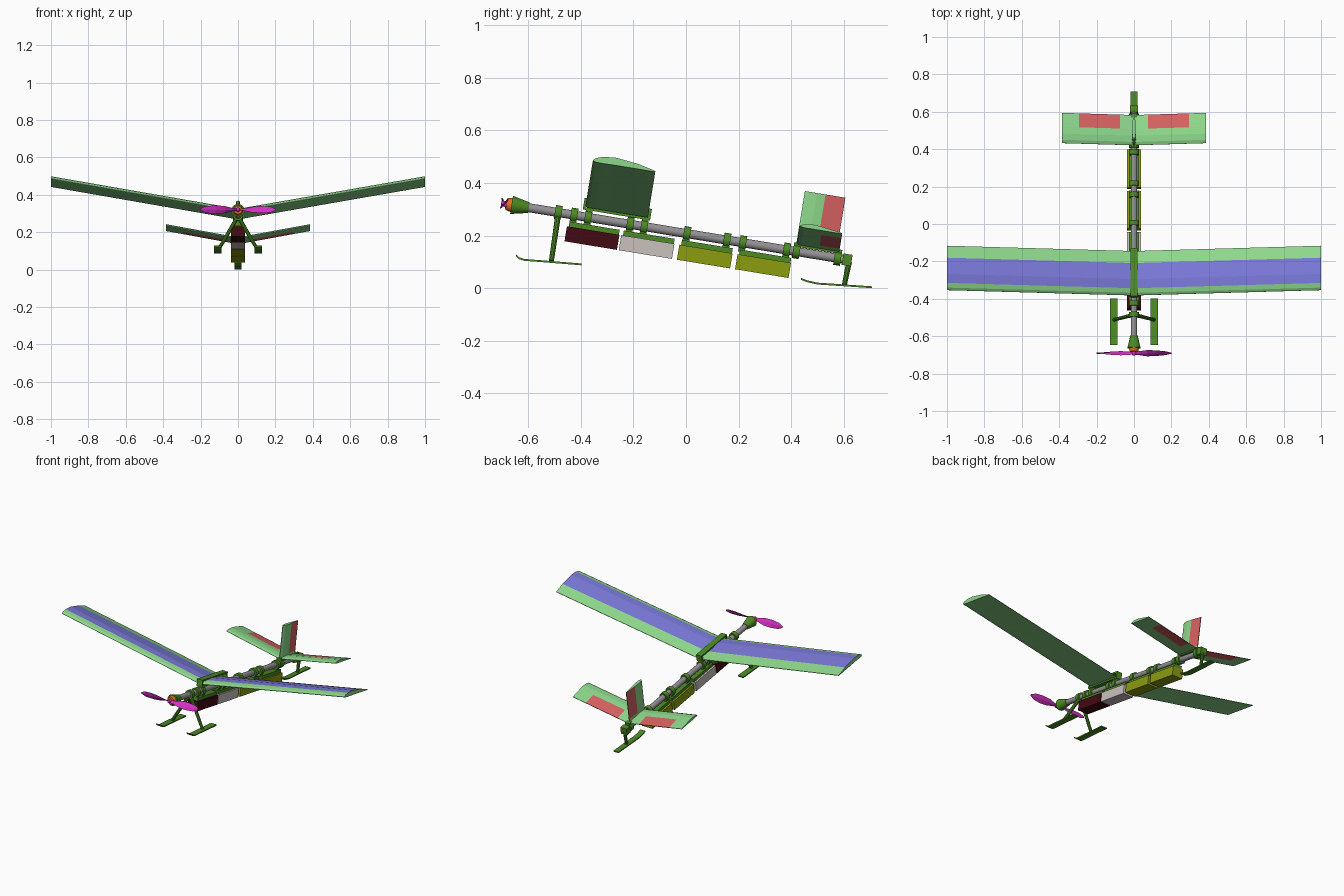
import bpy, bmesh, math
from mathutils import Matrix, Vector

if "Cube" in bpy.data.objects:
    bpy.data.objects.remove(bpy.data.objects["Cube"])

TILT = math.radians(9.3)
# Aircraft frame: y runs back along the boom, z is square to it
FRAME = Matrix.Translation((0, 0, 0.208)) @ Matrix.Rotation(-TILT, 4, 'X')
WORLD = Matrix.Identity(4)


def mat(name, r, g, b):
    m = bpy.data.materials.new(name)
    lin = lambda c: ((c / 255 + 0.055) / 1.055) ** 2.4 if c > 10 else c / 255 / 12.92
    m.diffuse_color = (lin(r), lin(g), lin(b), 1)
    m.use_nodes = True
    m.node_tree.nodes["Principled BSDF"].inputs["Base Color"].default_value = m.diffuse_color
    return m


GREEN = mat("bracket green", 76, 138, 36)
LIGHT = mat("wing light green", 141, 215, 139)
BLUE = mat("panel blue", 122, 120, 215)
RED = mat("control red", 215, 97, 97)
MAROON = mat("pod maroon", 66, 10, 18)
GREY = mat("boom grey", 148, 145, 148)
WHITE = mat("pod white", 202, 193, 190)
YELLOW = mat("pod yellow", 140, 156, 16)
ORANGE = mat("motor orange", 226, 112, 32)
MAGENTA = mat("propeller magenta", 215, 48, 198)


def finish(name, bm, mats, frame=FRAME, smooth=False):
    bmesh.ops.recalc_face_normals(bm, faces=bm.faces)
    me = bpy.data.meshes.new(name)
    bm.to_mesh(me)
    bm.free()
    for m in mats:
        me.materials.append(m)
    ob = bpy.data.objects.new(name, me)
    bpy.context.collection.objects.link(ob)
    ob.matrix_world = frame
    if smooth:
        bpy.ops.object.select_all(action='DESELECT')
        ob.select_set(True)
        bpy.context.view_layer.objects.active = ob
        bpy.ops.object.shade_smooth_by_angle(angle=math.radians(35))
    return ob


def add_box(bm, half_w, y0, y1, z0, z1):
    m = Matrix.Translation((0, (y0 + y1) / 2, (z0 + z1) / 2)) @ \
        Matrix.Diagonal((2 * half_w, y1 - y0, z1 - z0, 1))
    bmesh.ops.create_cube(bm, size=1, matrix=m)


def add_rod(bm, a, b, r1, r2, sides=16):
    a, b = Vector(a), Vector(b)
    m = Matrix.Translation((a + b) / 2) @ (b - a).to_track_quat('Z', 'Y').to_matrix().to_4x4()
    bmesh.ops.create_cone(bm, cap_ends=True, segments=sides, radius1=r1, radius2=r2,
                          depth=(b - a).length, matrix=m)


def rod(name, y0, y1, r1, r2, m):
    bm = bmesh.new()
    add_rod(bm, (0, y0, 0), (0, y1, 0), r1, r2, 24)
    finish(name, bm, [m], smooth=True)


def loft(name, rings, mats, rule=lambda i, j: 0):
    """Skin closed rings; rule(station, edge) picks the material."""
    bm = bmesh.new()
    vs = [[bm.verts.new(p) for p in ring] for ring in rings]
    n = len(vs[0])
    for i in range(len(vs) - 1):
        for j in range(n):
            k = (j + 1) % n
            f = bm.faces.new((vs[i][j], vs[i][k], vs[i + 1][k], vs[i + 1][j]))
            f.material_index = rule(i, j)
    bm.faces.new(vs[0])
    bm.faces.new(vs[-1])
    return finish(name, bm, mats)


def section(upper, lower, y0, chord, place):
    """Aerofoil ring, leading edge to trailing edge on top and back below."""
    pts = upper + lower[::-1]
    return [place(y0 + f * chord, h) for f, h in pts]


# Boom, motor and spinner
rod("boom", -0.612, 0.62, 0.017, 0.017, GREY)
rod("motor_mount", -0.672, -0.605, 0.035, 0.02, GREEN)
rod("motor", -0.692, -0.67, 0.022, 0.028, ORANGE)
rod("propeller_hub", -0.712, -0.69, 0.009, 0.012, MAGENTA)

# Propeller: twisted blades, mirrored by half a turn
blade = [(0.0, .010, 60), (.03, .012, 55), (.07, .022, 40), (.12, .024, 30), (.17, .019, 22), (.2, .006, 18)]
for side, label in ((1, "right"), (-1, "left")):
    rings = []
    for x, w, deg in blade:
        a = math.radians(deg)
        chord = Vector((0, math.sin(a) * side, math.cos(a)))
        thick = Vector((0, math.cos(a), -math.sin(a) * side))
        c = Vector((x * side, -0.70, 0))
        rings.append([c + chord * w, c + thick * .003, c - chord * w, c - thick * .003])
    loft("propeller_blade_" + label, rings, [MAGENTA])

# Main wing with blue top panels
up = [(0, .006), (.05, .016), (.15, .024), (.35, .029), (.72, .019), (1, .003)]
low = [(0, .004), (.05, 0), (.15, -.001), (.35, 0), (.72, 0), (1, 0)]
rings = [section(up, low, -.394, .241,
                 lambda y, h, x=x: (x, y, .036 + abs(x) * math.tan(math.radians(10)) + h))
         for x in (-1, 0, 1)]
loft("main_wing", rings, [LIGHT, BLUE], lambda i, j: 1 if j in (2, 3) else 0)

# Tailplane with red elevators
up = [(0, .005), (.1, .013), (.3, .017), (.53, .014), (1, .003)]
low = [(0, .003), (.1, 0), (.3, 0), (.53, 0), (1, 0)]
rings = [section(up, low, .422, .164,
                 lambda y, h, x=x: (x, y, .023 + abs(x) * math.tan(math.radians(10.5)) + h))
         for x in (-.385, -.295, -.075, 0, .075, .295, .385)]
loft("tailplane", rings, [LIGHT, RED], lambda i, j: 1 if i in (1, 4) and j in (3, 4, 5) else 0)

# Fin with red rudder
up = [(0, .002), (.1, .008), (.3, .011), (.51, .009), (1, .002)]
low = [(f, -h) for f, h in up]
rings = [section(up, low, .42, .156, lambda y, h, z=z: (h, y, z)) for z in (.025, .05, .232)]
loft("fin", rings, [LIGHT, RED], lambda i, j: 1 if i == 1 and j in (3, 4, 5) else 0)

# Pods hung under the boom, each with a mounting plate
pods = [("front_pod", -.451, -.249, MAROON), ("payload_pod", -.242, -.037, WHITE),
        ("battery_pod_1", -.018, .187, YELLOW), ("battery_pod_2", .206, .412, YELLOW)]
for name, y0, y1, m in pods:
    bm = bmesh.new()
    add_box(bm, .037, y0, y1, -.104, -.046)
    finish(name, bm, [m])
    bm = bmesh.new()
    add_box(bm, .026, y0 + .007, y1 - .002, -.046, -.027)
    finish(name + "_plate", bm, [GREEN])

# Clips around the boom
for n, y in enumerate((-.492, -.431, -.377, -.215, -.161, .004, .158, .219, .388, .425, .584)):
    bm = bmesh.new()
    add_rod(bm, (0, y - .013, 0), (0, y + .013, 0), .027, .027)
    if n not in (0, 9, 10):
        add_box(bm, .016, y - .013, y + .013, -.036, -.01)
    if n in (2, 4, 9, 10):
        add_box(bm, .016, y - .013, y + .013, 0, .034)
    finish("boom_clip_%d" % (n + 1), bm, [GREEN], smooth=True)

# Wing clamp: straps above and below the wing root
bm = bmesh.new()
add_box(bm, .019, -.402, -.143, .027, .037)
add_box(bm, .019, -.402, -.143, .062, .071)
add_box(bm, .019, -.402, -.393, .027, .071)
add_box(bm, .019, -.154, -.143, .027, .071)
finish("wing_clamp", bm, [GREEN])

# Tail saddle and rear block
bm = bmesh.new()
add_box(bm, .016, .412, .597, .018, .028)
add_box(bm, .022, .603, .638, -.022, .022)
finish("tail_saddle", bm, [GREEN])


def skid(name, x, half_w, path):
    """Thin runner following a side path of (y, z) points."""
    top = [(y, z + .007) for y, z in path]
    outline = path + top[::-1]
    return loft(name, [[(x + s * half_w, y, z) for y, z in outline] for s in (-1, 1)], [GREEN])


def leg(name, a, b, r):
    bm = bmesh.new()
    add_rod(bm, a, b, r, r * .85, 10)
    finish(name, bm, [GREEN], WORLD, True)


# Landing gear: two front skids and one tail skid
for side, label in ((-1, "left"), (1, "right")):
    leg("front_leg_" + label, (side * .008, -.487, .272), (side * .107, -.512, .102), .011)
    ob = skid("front_skid_" + label, side * .108, .02,
              [(-.646, .121), (-.634, .110), (-.615, .104), (-.56, .100), (-.398, .087)])
    ob.matrix_world = WORLD
leg("tail_leg", (0, .62, .1), (0, .602, .012), .011)
ob = skid("tail_skid", 0, .018, [(.437, .032), (.46, .023), (.50, .014), (.56, .010), (.708, 0)])
ob.matrix_world = WORLD
